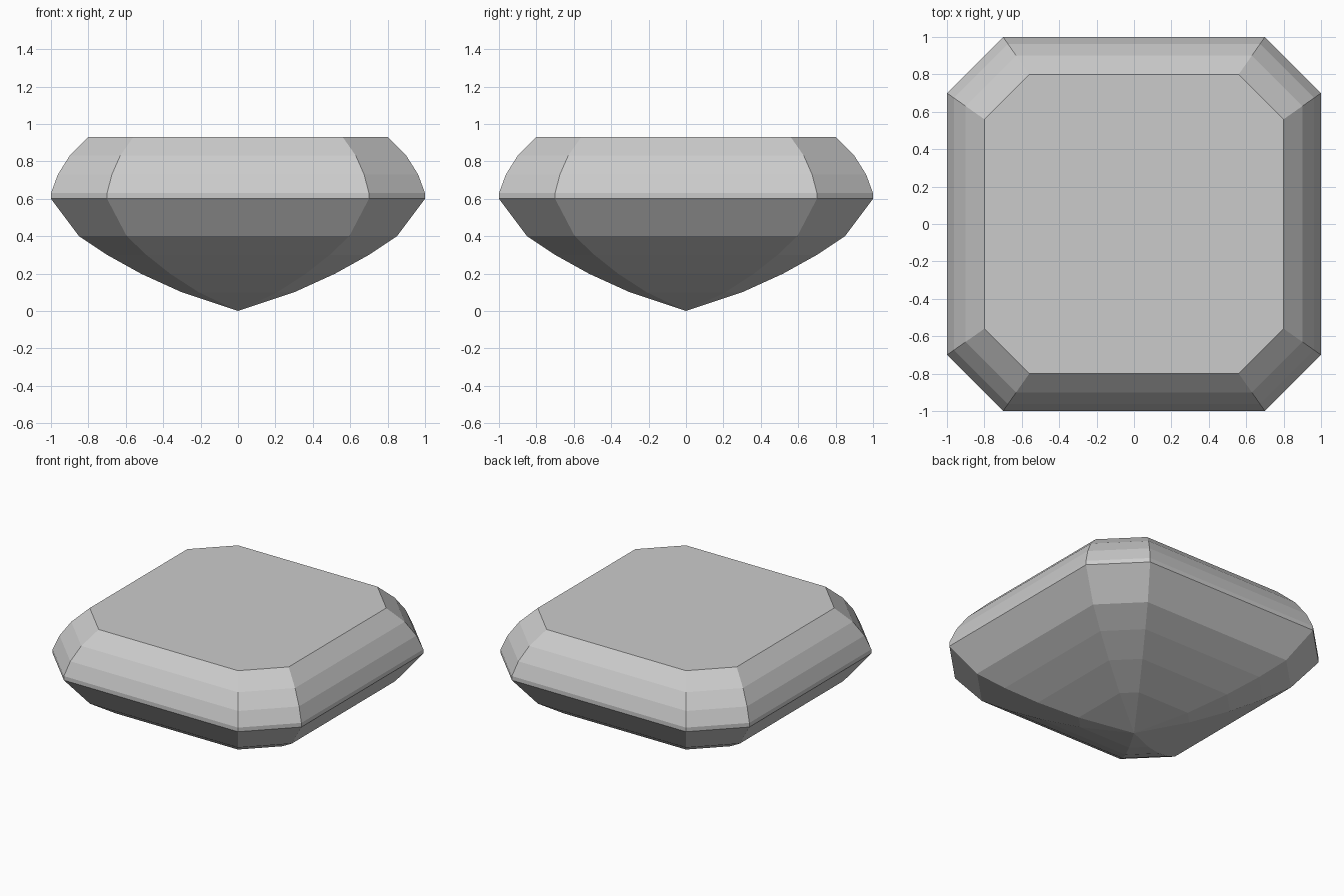
import bpy
import bmesh

cube = bpy.data.objects.get("Cube")
if cube:
    bpy.data.objects.remove(cube, do_unlink=True)

# Gem colour
grey = (0.6, 0.6, 0.6, 1.0)
mat = bpy.data.materials.new("pale grey stone")
mat.use_nodes = True
mat.diffuse_color = grey
mat.node_tree.nodes["Principled BSDF"].inputs["Base Color"].default_value = grey

# Step profile from pavilion to table: (half width, height)
STEPS = [(0.3, 0.1), (0.52, 0.2), (0.7, 0.3), (0.85, 0.4), (1.0, 0.6),
         (1.0, 0.63), (0.963, 0.73), (0.9, 0.83), (0.8, 0.93)]
CORNER = 0.7  # where the cut corner starts along each side


def octagon(bm, r, z):
    """Square ring with cut corners, counter-clockwise."""
    c = r * CORNER
    ring = []
    x, y, u, v = r, -c, r, c
    for _ in range(4):
        ring += [bm.verts.new((x, y, z)), bm.verts.new((u, v, z))]
        x, y, u, v = -y, x, -v, u
    return ring


bm = bmesh.new()
rings = [octagon(bm, r, z) for r, z in STEPS]

# Pointed culet
culet = bm.verts.new((0, 0, 0))
for i in range(8):
    bm.faces.new((culet, rings[0][(i + 1) % 8], rings[0][i]))

# Step facets of pavilion, girdle and crown
for low, high in zip(rings, rings[1:]):
    for i in range(8):
        j = (i + 1) % 8
        bm.faces.new((low[i], low[j], high[j], high[i]))

# Flat table
bm.faces.new(rings[-1])
bmesh.ops.recalc_face_normals(bm, faces=bm.faces)

mesh = bpy.data.meshes.new("step_cut_gem")
bm.to_mesh(mesh)
bm.free()
mesh.materials.append(mat)
gem = bpy.data.objects.new("step_cut_gem", mesh)
bpy.context.scene.collection.objects.link(gem)
